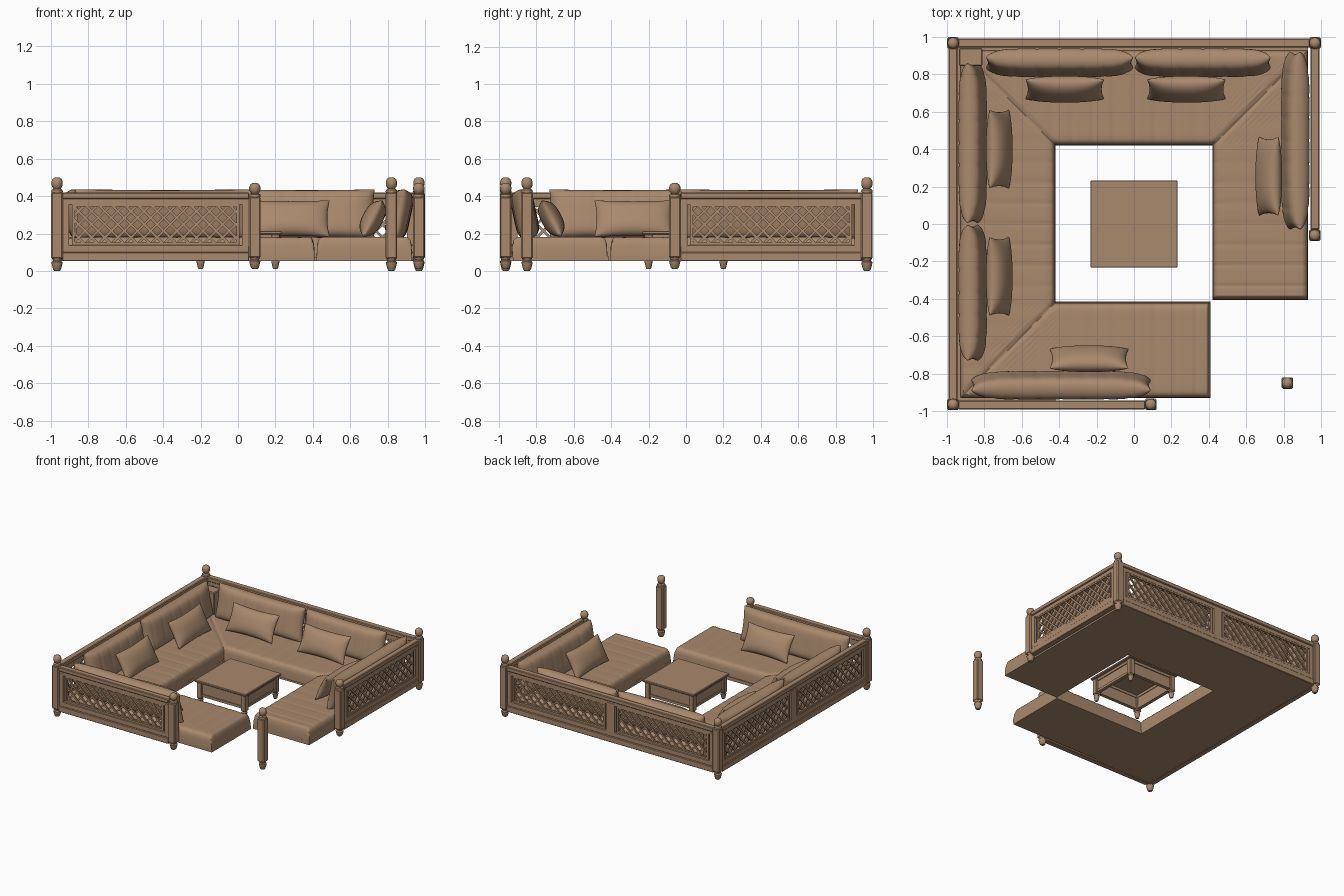
import bpy, bmesh, math
from mathutils import Matrix, Vector

if "Cube" in bpy.data.objects:
    bpy.data.objects.remove(bpy.data.objects["Cube"])

wood = bpy.data.materials.new("warm brown")
wood.diffuse_color = (0.40, 0.25, 0.155, 1)
wood.use_nodes = True
wood.node_tree.nodes["Principled BSDF"].inputs["Base Color"].default_value = wood.diffuse_color


def finish(name, bm, matrix=None):
    if matrix is not None:
        bm.transform(matrix)
    bmesh.ops.remove_doubles(bm, verts=bm.verts, dist=0.0002)
    bmesh.ops.recalc_face_normals(bm, faces=bm.faces)
    me = bpy.data.meshes.new(name)
    bm.to_mesh(me)
    bm.free()
    me.materials.append(wood)
    me.shade_smooth()
    me.set_sharp_from_angle(angle=math.radians(35))
    ob = bpy.data.objects.new(name, me)
    bpy.context.collection.objects.link(ob)
    return ob


def box(bm, x0, x1, y0, y1, z0, z1, chamfer=0):
    m = Matrix.Translation(((x0 + x1) / 2, (y0 + y1) / 2, (z0 + z1) / 2)) @ \
        Matrix.Diagonal((x1 - x0, y1 - y0, z1 - z0, 1))
    vs = bmesh.ops.create_cube(bm, size=1, matrix=m)["verts"]
    if chamfer:
        edges = list({e for v in vs for e in v.link_edges})
        bmesh.ops.bevel(bm, geom=edges, offset=chamfer, segments=1, affect='EDGES')


def lathe(bm, profile, x=0, y=0, n=16):
    rings = [[bm.verts.new((x + r * math.cos(2 * math.pi * i / n),
                            y + r * math.sin(2 * math.pi * i / n), z)) for i in range(n)]
             for r, z in profile]
    for a, b in zip(rings, rings[1:]):
        for i in range(n):
            bm.faces.new((a[i], a[(i + 1) % n], b[(i + 1) % n], b[i]))
    bm.faces.new(rings[0])
    bm.faces.new(rings[-1])


def sheet(bm, nu, nv, fn):
    # grid surface, points crowd towards the edges
    sp = lambda i, n: math.sin(math.pi / 2 * (2 * i / n - 1))
    g = [[bm.verts.new(fn(sp(i, nu), sp(j, nv))) for j in range(nv + 1)] for i in range(nu + 1)]
    for i in range(nu):
        for j in range(nv):
            bm.faces.new((g[i][j], g[i + 1][j], g[i + 1][j + 1], g[i][j + 1]))


# Each side is built as if it were the back (+y) and turned into place
SIDES = {"back": 0, "left": 90, "front": 180, "right": -90}
turn = lambda side: Matrix.Rotation(math.radians(SIDES[side]), 4, 'Z')


# Turned corner posts
def post(name, x, y, z0, height):
    bm = bmesh.new()
    box(bm, -.031, .031, -.031, .031, .065, .42, .007)
    lathe(bm, [(.028, .415), (.031, .425), (.029, .433), (.019, .44), (.026, .449),
               (.030, .462), (.030, .477), (.024, .492), (.012, .5)])
    lathe(bm, [(.014, 0), (.021, .008), (.028, .035), (.030, .047), (.022, .054), (.028, .07)])
    s = height / .5
    finish(name, bm, Matrix.Translation((x, y, z0)) @ Matrix.Diagonal((1, 1, s, 1)))


post("back_left_post", -.967, .967, 0, .5)
post("back_right_post", .967, .967, 0, .5)
post("front_left_post", -.967, -.964, 0, .5)
post("front_end_post", .09, -.964, .01, .46)
post("right_end_post", .966, -.06, .01, .46)
post("free_standing_post", .82, -.85, 0, .5)


# Lattice railings
def slats(bm, u0, u1, z0, z1, y, pitch=.07):
    h = z1 - z0
    for sign, dy in ((1, .004), (-1, -.004)):
        c = u0 - h + pitch / 2
        while c < u1:
            a, b = max(c, u0), min(c + h, u1)
            if b - a > .01:
                za, zb = z0 + a - c, z0 + b - c
                if sign < 0:
                    za, zb = z0 + z1 - za, z0 + z1 - zb
                p, q = Vector((a, y + dy, za)), Vector((b, y + dy, zb))
                m = Matrix.Translation((p + q) / 2) @ \
                    Matrix.Rotation(-math.atan2(zb - za, b - a), 4, 'Y') @ \
                    Matrix.Diagonal(((q - p).length, .01, .014, 1))
                bmesh.ops.create_cube(bm, size=1, matrix=m)
            c += pitch


def railing(side, u0, u1, panels):
    y = .965
    bm = bmesh.new()
    box(bm, u0, u1, y - .022, y + .026, .385, .42, .005)
    box(bm, u0, u1, y - .016, y + .016, .355, .386)
    box(bm, u0, u1, y - .018, y + .018, .098, .14, .004)
    box(bm, u0, u1, y - .022, y + .024, .052, .1, .004)
    w = (u1 - u0) / panels
    for k in range(panels):
        a, b = u0 + k * w, u0 + (k + 1) * w
        for s0, s1 in ((a, a + .038), (b - .038, b)):
            box(bm, s0, s1, y - .016, y + .018, .13, .37)
        # inner frame round the lattice
        fa, fb = a + .052, b - .052
        box(bm, fa, fa + .016, y - .014, y + .014, .14, .355)
        box(bm, fb - .016, fb, y - .014, y + .014, .14, .355)
        box(bm, fa, fb, y - .014, y + .014, .138, .155)
        box(bm, fa, fb, y - .014, y + .014, .343, .358)
        slats(bm, fa + .012, fb - .012, .152, .346, y)
    finish(side + "_railing", bm, turn(side))


railing("back", -.94, .94, 2)
railing("left", -.94, .94, 2)
railing("front", -.06, .94, 1)
railing("right", -.94, .03, 1)

# Platform under the seats
bm = bmesh.new()
for r in ((-.96, -.42, -.96, .96), (-.42, .42, .43, .96),
          (.42, .93, -.405, .96), (-.42, .41, -.925, -.415)):
    box(bm, *r, .053, .08)
finish("platform", bm)


# Seat cushions with stitched channels and mitred corners
def seat(side, lo, hi):
    def fn(u, v):
        d = (v + 1) / 2
        y = .42 + .51 * d
        a = -y if lo is None else lo
        b = y if hi is None else hi
        x = a + (b - a) * (u + 1) / 2
        f = (1 - abs(v) ** 24) ** .3
        e = min(x - a if lo is not None else 9, b - x if hi is not None else 9)
        if e < .025:
            f *= max(0, 1 - (1 - e / .025) ** 2) ** .4
        m = min(x - a if lo is None else 9, b - x if hi is None else 9)
        dip = .007 * math.exp(-(m / .02) ** 2) + .003 * abs(math.cos(math.pi * x / .11)) ** 20
        return (x, y, .072 + (.11 - dip) * f)
    bm = bmesh.new()
    sheet(bm, 180, 24, fn)
    finish(side + "_seat_cushion", bm, turn(side))


seat("back", None, None)
seat("left", None, None)
seat("right", None, .405)
seat("front", -.41, None)


# Plump cushions, seamed round the rim
def plump(name, side, along, dist, z, size, tilt, e, pinch, seam=0):
    L, H, T = size
    bm = bmesh.new()
    for s in (-1, 1):
        def fn(u, v):
            t = T / 2 * max(0, (1 - abs(u) ** e) * (1 - abs(v) ** e)) ** .5
            x = u * L / 2 * (1 - pinch * (1 - v * v))
            if seam:
                t *= 1 - .05 * abs(math.cos(math.pi * x / seam)) ** 20
            return (x, s * t, v * H / 2 * (1 - 1.6 * pinch * (1 - u * u)))
        sheet(bm, 80 if seam else 24, 20, fn)
    finish(name, bm, turn(side) @ Matrix.Translation((along, dist, z)) @
           Matrix.Rotation(-math.radians(tilt), 4, 'X'))


for side, a, b in (("back", -.79, -.005), ("back", .005, .73), ("left", -.73, -.005),
                   ("left", .005, .86), ("right", -.92, .03), ("front", -.09, .87)):
    plump(side + "_back_cushion", side, (a + b) / 2, .862, .303,
          (b - a, .27, .125), 12, 6, .025, .12)
for side, c in (("back", -.37), ("back", .28), ("left", .4), ("left", -.28),
                ("right", -.255), ("front", .24)):
    plump(side + "_throw_pillow", side, c, .72, .28, (.42, .22, .11), 28, 2.6, .06)

# Corner filler block behind the cushions
bm = bmesh.new()
box(bm, -.935, -.81, .845, .94, .08, .36, .006)
finish("corner_block", bm)

# Low table
bm = bmesh.new()
box(bm, -.233, .233, -.233, .233, .196, .214, .004)
finish("table_top", bm)
bm = bmesh.new()
for k in range(4):
    part = bmesh.new()
    box(part, -.19, .19, .188, .204, .085, .197)
    box(part, -.19, .19, .183, .211, .08, .1)
    box(part, -.19, .19, .183, .211, .175, .197)
    part.transform(Matrix.Rotation(k * math.pi / 2, 4, 'Z'))
    tmp = bpy.data.meshes.new("apron_part")
    part.to_mesh(tmp)
    part.free()
    bm.from_mesh(tmp)
    bpy.data.meshes.remove(tmp)
finish("table_apron", bm)
for x in (-.2, .2):
    for y in (-.2, .2):
        bm = bmesh.new()
        box(bm, x - .022, x + .022, y - .022, y + .022, .065, .197, .004)
        lathe(bm, [(.01, .01), (.014, .015), (.021, .045), (.022, .052), (.016, .058), (.02, .07)], x, y)
        finish("table_leg", bm)
